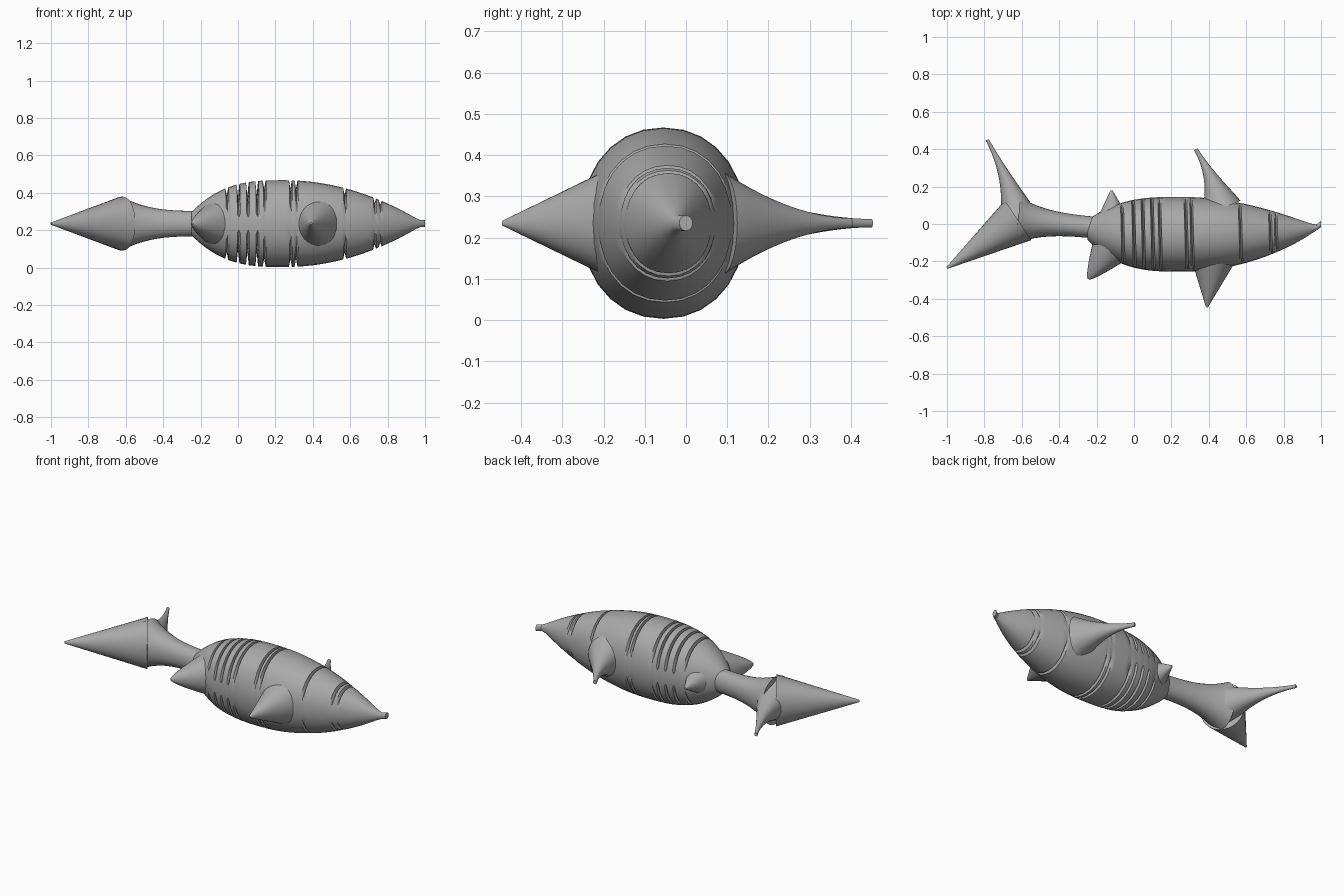
import bpy, bmesh, math
from mathutils import Vector

if "Cube" in bpy.data.objects:
    bpy.data.objects.remove(bpy.data.objects["Cube"], do_unlink=True)

MID_Z = 0.235
SIDES = 28
SQUARENESS = 0.94

grey = bpy.data.materials.new("plain grey")
grey.use_nodes = True
grey_value = (0.4, 0.4, 0.4, 1)
grey.diffuse_color = grey_value
grey.node_tree.nodes["Principled BSDF"].inputs["Base Color"].default_value = grey_value


def rounded(value):
    return math.copysign(abs(value) ** SQUARENESS, value)


def loft(name, stations):
    """Skin oval rings given as (centre, half width, half height)."""
    bm = bmesh.new()
    along = (stations[-1][0] - stations[0][0]).normalized()
    across = Vector((-along.y, along.x))
    rings = []
    for centre, half_width, half_height in stations:
        ring = []
        for side in range(SIDES):
            angle = math.tau * side / SIDES
            spot = centre + across * half_width * rounded(math.cos(angle))
            height = MID_Z + half_height * rounded(math.sin(angle))
            ring.append(bm.verts.new((spot.x, spot.y, height)))
        rings.append(ring)
    for ring, following in zip(rings, rings[1:]):
        for side in range(SIDES):
            beside = (side + 1) % SIDES
            bm.faces.new((ring[side], ring[beside], following[beside], following[side]))
    bm.faces.new(rings[0])
    bm.faces.new(rings[-1])
    bmesh.ops.recalc_face_normals(bm, faces=bm.faces)
    mesh = bpy.data.meshes.new(name)
    bm.to_mesh(mesh)
    bm.free()
    mesh.materials.append(grey)
    obj = bpy.data.objects.new(name, mesh)
    bpy.context.collection.objects.link(obj)
    bpy.ops.object.select_all(action="DESELECT")
    obj.select_set(True)
    bpy.context.view_layer.objects.active = obj
    bpy.ops.object.shade_smooth_by_angle(angle=math.radians(32))


def taper(name, root, tip, thickness, power, end=0.006, bend=1, flatness=0.92, steps=18):
    """A horn from root to tip: power hollows its sides, bend sweeps it along x."""
    stations = []
    for step in range(steps + 1):
        t = step / steps
        centre = Vector((root[0] + (tip[0] - root[0]) * t ** bend,
                         root[1] + (tip[1] - root[1]) * t))
        radius = (thickness - end) * (1 - t) ** power + end
        stations.append((centre, radius * flatness, radius))
    loft(name, stations)


# Body: fullest at its middle, parabolic towards the nose, fuller towards the tail
REAR, MIDDLE, NOSE = -0.25, 0.25, 1
FULL_HEIGHT, FULL_WIDTH, SWAY = 0.232, 0.2, -0.055


def body_station(x, squash=1):
    if x > MIDDLE:
        fullness = 1 - ((x - MIDDLE) / (NOSE - MIDDLE)) ** 2
    else:
        fullness = 1 - 0.74 * ((MIDDLE - x) / (MIDDLE - REAR)) ** 3
    fullness = max(fullness, 0)
    centre = Vector((x, SWAY * fullness ** 0.4))
    size = max(fullness, 0.08)
    return centre, FULL_WIDTH * size, FULL_HEIGHT * size * squash


# Slits: narrow rings pressed into the body from above and below
DEEP_SLITS = (0, 0.05, 0.1)
SHALLOW_SLITS = (-0.06, 0.14, 0.28, 0.31, 0.57, 0.73, 0.76)
HALF_SLIT = 0.008
slits = {x: 0.65 for x in DEEP_SLITS} | {x: 0.8 for x in SHALLOW_SLITS}
count = 50
spaced = [REAR + (NOSE - REAR) * i / count for i in range(count + 1)]
body = [body_station(x) for x in spaced
        if all(abs(x - slit) > HALF_SLIT * 1.3 for slit in slits)]
for slit, squash in slits.items():
    body += [body_station(slit - HALF_SLIT), body_station(slit, squash),
             body_station(slit + HALF_SLIT)]
body.sort(key=lambda station: station[0].x)
loft("body", body)

# Tail: a stem swelling into the fork, with one long and one short lobe
fork = (-0.62, 0.02)
taper("tail_stem", fork, (-0.2, -0.02), 0.143, power=3, end=0.068, flatness=0.85)
taper("long_tail_lobe", fork, (-1, -0.235), 0.145, power=1, flatness=0.88)
taper("short_tail_lobe", (-0.62, 0), (-0.785, 0.45), 0.13, power=1.8, end=0.01, bend=1.5)

# Front fins
taper("front_fin_back", (0.46, 0.08), (0.33, 0.4), 0.128, power=1.8, end=0.012, bend=1.5)
taper("front_fin_front", (0.42, -0.2), (0.39, -0.445), 0.125, power=1)

# Rear fins
taper("rear_fin_back", (-0.115, 0.05), (-0.12, 0.18), 0.08, power=1)
taper("rear_fin_front", (-0.12, -0.12), (-0.245, -0.295), 0.12, power=0.8)
